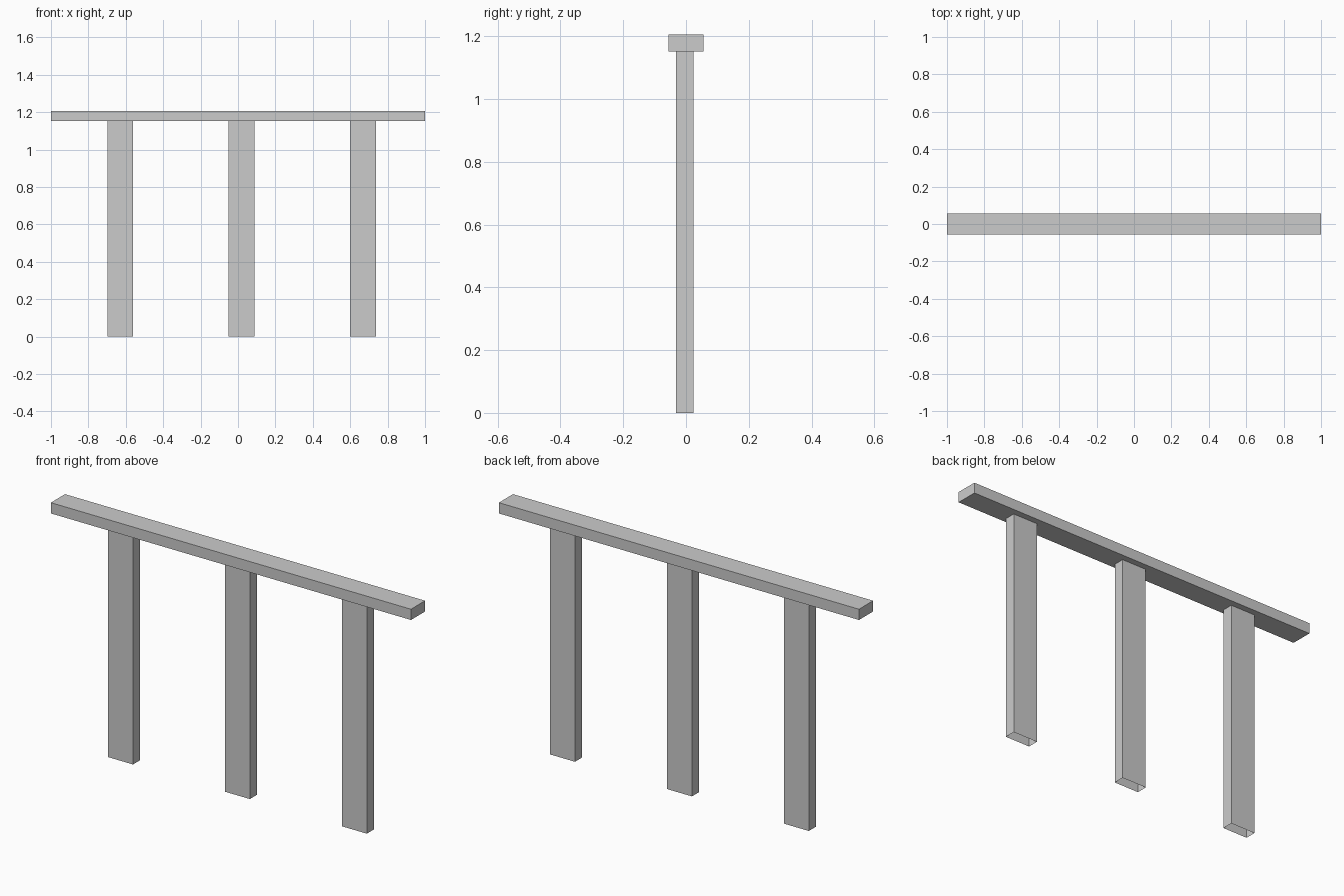
import bpy, bmesh

if "Cube" in bpy.data.objects:
    bpy.data.objects.remove(bpy.data.objects["Cube"])


def box(name, x0, x1, y0, y1, z0, z1, open_ends=False):
    """Flat-faced box; open_ends leaves off the top and bottom caps."""
    bm = bmesh.new()
    bmesh.ops.create_cube(bm, size=1)
    for v in bm.verts:
        v.co.x = x1 if v.co.x > 0 else x0
        v.co.y = y1 if v.co.y > 0 else y0
        v.co.z = z1 if v.co.z > 0 else z0
    if open_ends:
        bm.normal_update()
        caps = [f for f in bm.faces if abs(f.normal.z) > 0.9]
        bmesh.ops.delete(bm, geom=caps, context='FACES_ONLY')
    mesh = bpy.data.meshes.new(name)
    bm.to_mesh(mesh)
    bm.free()
    obj = bpy.data.objects.new(name, mesh)
    bpy.context.collection.objects.link(obj)
    return obj


TOP = 1.206

# Top rail
box("top_rail", -1, 1, -0.056, 0.056, 1.152, TOP)

# Three hollow posts, running up inside the rail
for side, x in (("left", -0.63), ("middle", 0.019), ("right", 0.669)):
    box(f"{side}_post", x - 0.069, x + 0.069, -0.032, 0.024, 0, TOP, open_ends=True)
